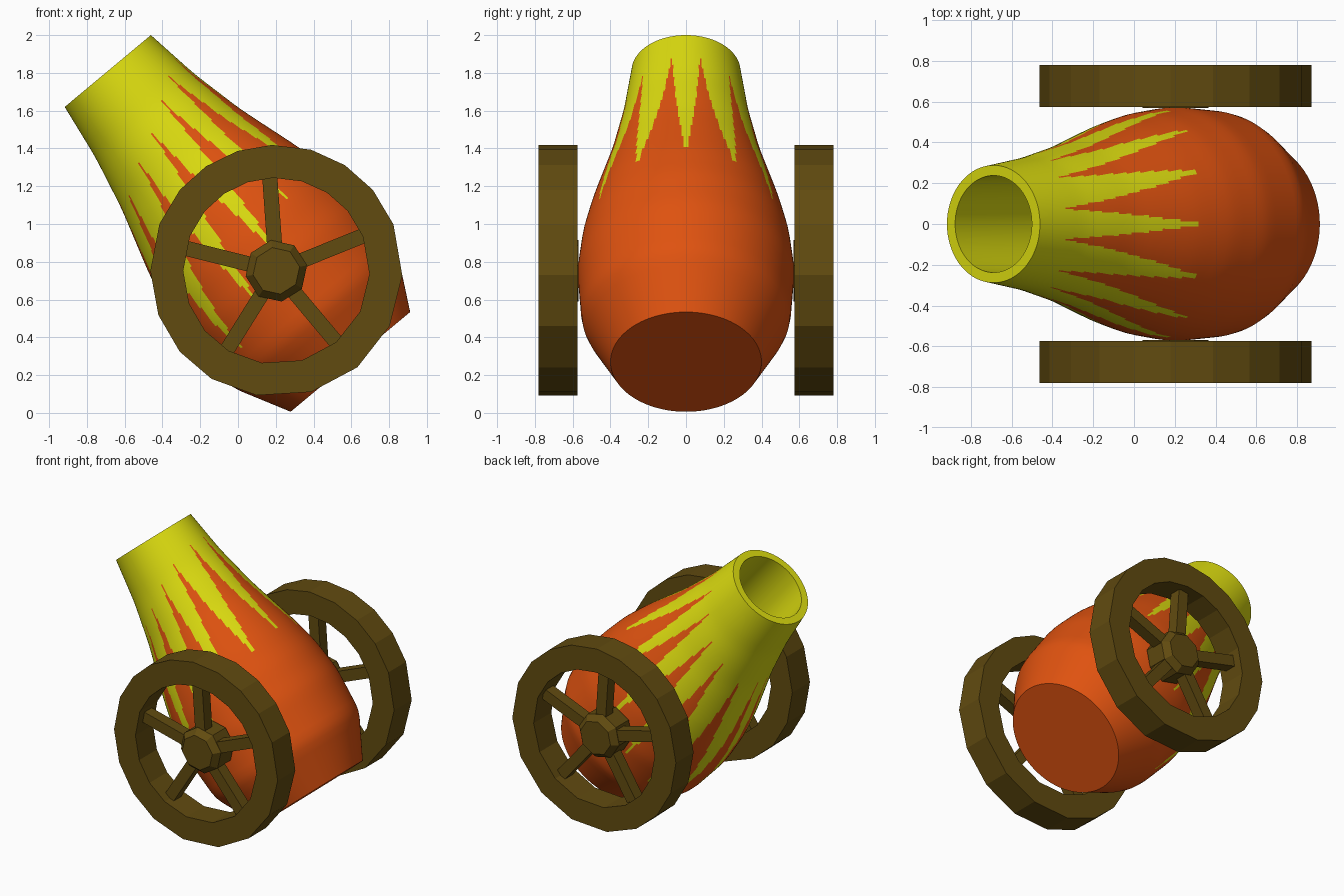
import bpy, bmesh, math
from mathutils import Vector, Matrix

if "Cube" in bpy.data.objects:
    bpy.data.objects.remove(bpy.data.objects["Cube"])


def material(name, rgb):
    m = bpy.data.materials.new(name)
    m.diffuse_color = (*rgb, 1)
    m.use_nodes = True
    m.node_tree.nodes["Principled BSDF"].inputs["Base Color"].default_value = m.diffuse_color
    return m


RED = material("orange red", (0.74, 0.085, 0.005))
YELLOW = material("yellow", (0.71, 0.71, 0.005))
BROWN = material("brown", (0.12, 0.07, 0.005))


def finish(bm, name, mats):
    bmesh.ops.recalc_face_normals(bm, faces=bm.faces)
    me = bpy.data.meshes.new(name)
    bm.to_mesh(me)
    bm.free()
    for m in mats:
        me.materials.append(m)
    ob = bpy.data.objects.new(name, me)
    bpy.context.collection.objects.link(ob)
    return ob


# ---- barrel: tilted lathe with painted flames ----
BASE = Vector((0.595, 0, 0.27))
AXIS = Vector((-0.6406, 0, 0.768))
UP = Vector((0.768, 0, 0.6406))
SIDE = Vector((0, -1, 0))
LENGTH, COLS, ROWS = 2.005, 240, 80
PROFILE = [(0, .412), (.3, .57), (.62, .592), (.85, .565), (1.05, .517),
           (1.4, .41), (1.7, .342), (LENGTH, .297)]
TIPS = [14, 46, 70, 95, 119, 147, 172]          # red flame tips, degrees from top
TIPS = [-14] + TIPS + [188]


def linear(t):
    for (a, ra), (b, rb) in zip(PROFILE, PROFILE[1:]):
        if t <= b:
            return ra + (rb - ra) * (t - a) / (b - a)
    return PROFILE[-1][1]


def radius(t):
    h = min(.05, t, LENGTH - t)
    return (linear(t - h) + 2 * linear(t) + linear(t + h)) / 4


def flame_edge(phi):
    """Height along the barrel where red turns to yellow."""
    d = abs((math.degrees(phi) + 180) % 360 - 180)
    for a, b in zip(TIPS, TIPS[1:]):
        if d <= b:
            u = 1 - abs(2 * (d - a) / (b - a) - 1)
            break
    c = math.cos(phi)
    high, low = 1.65 + .2 * c, .65 + .37 * c
    return high + (low - high) * u


rings = [(LENGTH * i / ROWS, radius(LENGTH * i / ROWS)) for i in range(ROWS + 1)]
rings += [(LENGTH, .245), (1.65, .25), (1.3, .25)]     # rim and bore
bm = bmesh.new()
grid = []
for t, r in rings:
    grid.append([bm.verts.new(BASE + AXIS * t + UP * (r * math.cos(p)) + SIDE * (r * .97 * math.sin(p)))
                 for p in (2 * math.pi * j / COLS for j in range(COLS))])
for i in range(len(rings) - 1):
    t = (rings[i][0] + rings[i + 1][0]) / 2
    for j in range(COLS):
        k = (j + 1) % COLS
        f = bm.faces.new((grid[i][j], grid[i][k], grid[i + 1][k], grid[i + 1][j]))
        f.material_index = int(i >= ROWS or t > flame_edge(2 * math.pi * (j + .5) / COLS))
bm.faces.new(grid[0]).material_index = 0
bm.faces.new(grid[-1]).material_index = 1
barrel = finish(bm, "barrel", [RED, YELLOW])
bpy.context.view_layer.objects.active = barrel
barrel.select_set(True)
bpy.ops.object.shade_smooth_by_angle(angle=math.radians(35))

# ---- wheels: built on the front side, mirrored to the back ----
CX, CZ = 0.203, 0.752


def mirrored(bm, name):
    ob = finish(bm, name, [BROWN])
    mod = ob.modifiers.new("mirror", 'MIRROR')
    mod.use_axis = (False, True, False)
    mod.use_mirror_merge = False


def loop(bm, r, y, angles):
    return [bm.verts.new((CX + r * math.cos(math.radians(a)), -y,
                          CZ + r * math.sin(math.radians(a)))) for a in angles]


def bridge(bm, a, b):
    for j in range(len(a)):
        k = (j + 1) % len(a)
        bm.faces.new((a[j], a[k], b[k], b[j]))


# rim
angles = [92, 74, 57, 40, 21.6, -2, -26, -50, -74, -99, -121, -140, -159.5,
          -180, -202, -220, -236, -252]
bm = bmesh.new()
loops = [loop(bm, r, y, angles) for r, y in ((.667, .575), (.667, .78), (.493, .78), (.493, .575))]
for j in range(4):
    bridge(bm, loops[j], loops[(j + 1) % 4])
mirrored(bm, "wheel_rims")

# hub with a tapered cap
bm = bmesh.new()
octagon = [45 * j + 10 for j in range(8)]
loops = [loop(bm, r, y, octagon) for r, y in ((.165, .57), (.165, .72), (.125, .765))]
bridge(bm, loops[0], loops[1])
bridge(bm, loops[1], loops[2])
bm.faces.new(loops[0])
bm.faces.new(loops[2])
mirrored(bm, "wheel_hubs")

# spokes
bm = bmesh.new()
for n in range(5):
    m = (Matrix.Translation((CX, -.675, CZ)) @ Matrix.Rotation(-math.radians(94 + 72 * n), 4, 'Y')
         @ Matrix.Translation((.31, 0, 0)) @ Matrix.Diagonal((.42, .085, .08, 1)))
    bmesh.ops.create_cube(bm, size=1, matrix=m)
mirrored(bm, "wheel_spokes")
